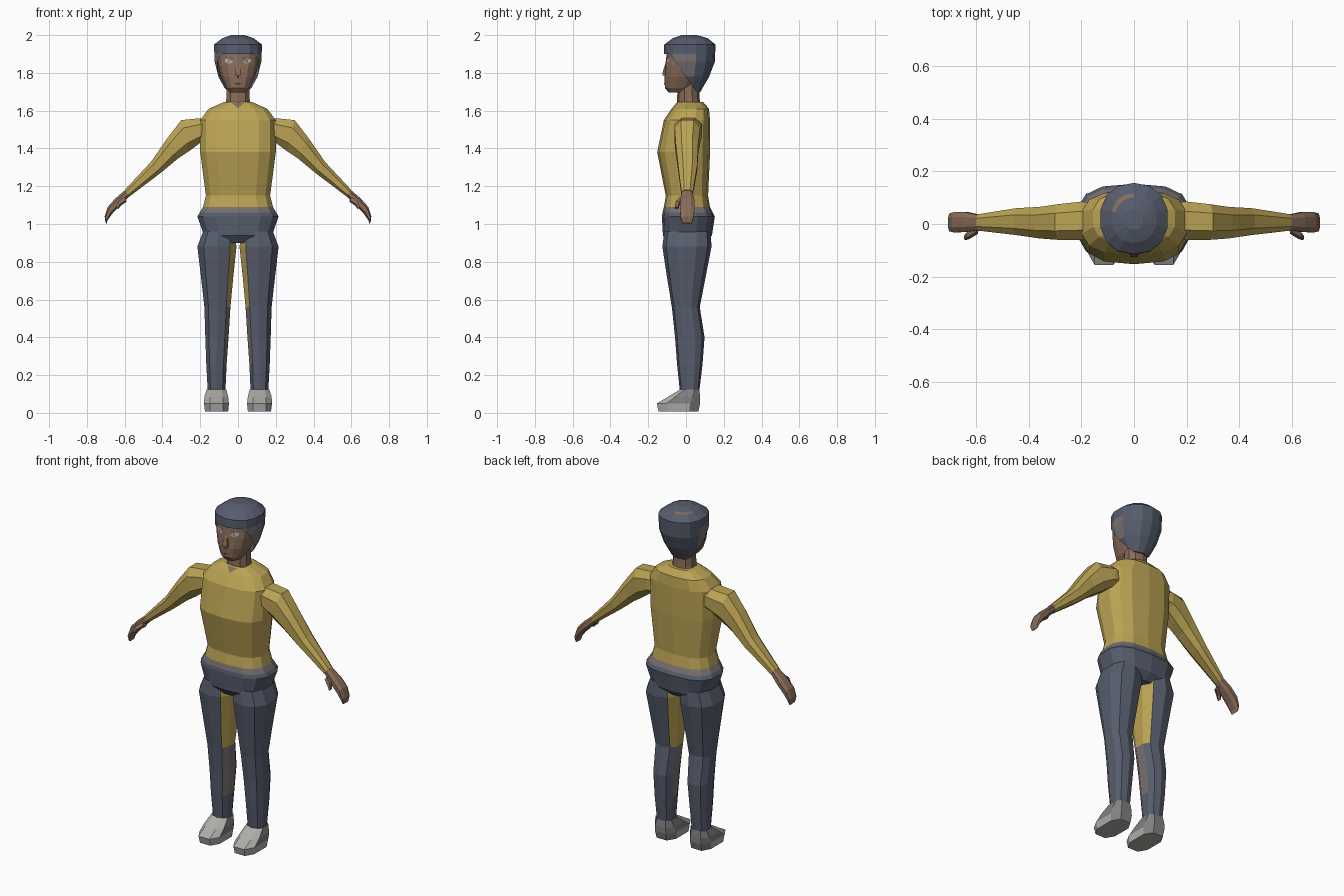
import bpy, bmesh, math
from mathutils import Vector
from mathutils.bvhtree import BVHTree

if "Cube" in bpy.data.objects:
    bpy.data.objects.remove(bpy.data.objects["Cube"])


def material(name, *rgb):
    m = bpy.data.materials.new(name)
    m.use_nodes = True
    m.diffuse_color = (*rgb, 1)
    m.node_tree.nodes["Principled BSDF"].inputs["Base Color"].default_value = (*rgb, 1)
    return m


YELLOW = material("sweater yellow", .50, .37, .09)
SLATE = material("slate blue", .095, .11, .155)
SKIN = material("skin brown", .25, .15, .10)
FADED = material("faded grey brown", .19, .165, .165)
LIGHT = material("light grey", .42, .42, .40)
GREY = material("shoe grey", .22, .22, .22)
DARK = material("dark line", .04, .03, .03)


def level(z, x0, x1, y0, y1):
    """Horizontal section: centre and two half axes."""
    return (Vector(((x0 + x1) / 2, (y0 + y1) / 2, z)),
            Vector(((x1 - x0) / 2, 0, 0)), Vector((0, (y1 - y0) / 2, 0)))


def wide(z, rx, y0, y1):
    return level(z, -rx, rx, y0, y1)


def slant(tx, tz, bx, bz, y0, y1):
    """Limb section between an upper and a lower point."""
    top, low = Vector((tx, 0, tz)), Vector((bx, 0, bz))
    return ((top + low) / 2 + Vector((0, (y0 + y1) / 2, 0)),
            (top - low) / 2, Vector((0, (y1 - y0) / 2, 0)))


def finish(name, bm, mats, rule=None):
    bm.normal_update()
    if rule:
        for f in bm.faces:
            f.material_index = rule(f.calc_center_median(), f.normal)
    me = bpy.data.meshes.new(name)
    tree = BVHTree.FromBMesh(bm)
    bm.to_mesh(me)
    bm.free()
    for m in mats:
        me.materials.append(m)
    bpy.context.collection.objects.link(bpy.data.objects.new(name, me))
    return tree


def loft(name, rings, n, mats, rule=None, power=.8, side=1, trim=None):
    """Skin a row of rounded sections; side=-1 mirrors to the right."""
    bm = bmesh.new()
    grow = 1 / math.cos(math.pi / n) ** power
    loops = []
    for c, u, v in rings:
        loop = []
        for i in range(n):
            a = math.tau * (i + .5) / n
            s, t = (math.copysign(abs(k) ** power, k) * grow
                    for k in (math.cos(a), math.sin(a)))
            p = c + u * s + v * t
            loop.append(bm.verts.new((p.x * side, p.y, p.z)))
        loops.append(loop)
    for a, b in zip(loops, loops[1:]):
        for i in range(n):
            j = (i + 1) % n
            bm.faces.new((a[i], a[j], b[j], b[i]))
    bm.faces.new(loops[0])
    bm.faces.new(loops[-1])
    bmesh.ops.recalc_face_normals(bm, faces=bm.faces)
    if trim:
        trim(bm)
    return finish(name, bm, mats, rule)


def plate(name, points, tree, mat, side=1):
    """Thin painted patch laid on the front of a part."""
    bm = bmesh.new()
    verts = []
    for x, z in points:
        hit = tree.ray_cast(Vector((x * side, -1, z)), Vector((0, 1, 0)))[0]
        y = hit.y if hit else -.1
        verts.append(bm.verts.new((x * side, y - .004, z)))
    f = bm.faces.new(verts)
    f.normal_update()
    if f.normal.y > 0:
        f.normal_flip()
    finish(name, bm, [mat])


# Sweater and hips
sweater = loft("sweater", [
    wide(1.09, .185, -.115, .125), wide(1.15, .17, -.105, .115),
    wide(1.38, .2, -.15, .125), wide(1.55, .2, -.115, .125),
    wide(1.61, .155, -.075, .12), wide(1.645, .075, -.045, .09)],
    14, [YELLOW], power=.72)
loft("trouser_hips", [
    wide(.9, .09, -.09, .1), wide(.94, .18, -.12, .135),
    wide(1.04, .215, -.125, .15), wide(1.06, .203, -.122, .14),
    wide(1.09, .185, -.115, .125)],
    14, [SLATE, FADED], lambda c, n: int(c.z > 1.06), power=.72)

# Neck and head
loft("neck", [wide(1.61, .068, -.045, .075), wide(1.66, .062, -.045, .07),
              wide(1.75, .06, -.04, .065)], 10, [SKIN], power=.9)
head = loft("head", [
    wide(1.695, .04, -.09, .0), wide(1.72, .062, -.11, .04),
    wide(1.78, .09, -.113, .09), wide(1.84, .106, -.108, .12),
    wide(1.9, .11, -.1, .13), wide(1.95, .1, -.085, .12)],
    14, [SKIN])
loft("nose", [wide(1.785, .016, -.125, -.09), wide(1.8, .015, -.125, -.09),
              wide(1.85, .007, -.109, -.09)], 4, [SKIN], power=1)
plate("nose_shadow", [(-.006, 1.772), (.006, 1.772), (.004, 1.784), (-.004, 1.784)], head, DARK)
plate("mouth", [(-.025, 1.742), (0, 1.738), (.025, 1.742), (0, 1.747)], head, DARK)
plate("collar_notch", [(-.032, 1.64), (0, 1.614), (.032, 1.64)], sweater, SKIN)


# Hair shell, opened around the face
def open_face(bm):
    for co, no in (((0, 0, 1.9), (0, 0, 1)), ((0, -.085, 1.9), (0, 1, .7))):
        bmesh.ops.bisect_plane(bm, geom=bm.verts[:] + bm.edges[:] + bm.faces[:],
                               plane_co=co, plane_no=no)
    gone = []
    for f in bm.faces:
        c = f.calc_center_median()
        if c.z < 1.9 and c.y < -.085 + (1.9 - c.z) * .7:
            gone.append(f)
    bmesh.ops.delete(bm, geom=gone, context='FACES')


def hair_colour(c, n):
    if 1.98 < c.z < 1.99 and c.x < .01 and c.y > .03:
        return 1
    if 1.78 < c.z < 1.9 and c.y < .03 and abs(n.x) > .6:
        return 2
    return 0


loft("hair", [
    wide(1.7, .06, -.02, .075), wide(1.78, .104, -.09, .12),
    wide(1.86, .124, -.115, .15), wide(1.95, .127, -.112, .153),
    wide(1.982, .085, -.07, .115), wide(1.988, .07, -.055, .1),
    wide(2, .035, -.02, .055)],
    14, [SLATE, SKIN, FADED], hair_colour, power=.9, trim=open_face)


# Legs: worn colours along the inside
def leg_colour(side):
    def rule(c, n):
        inward = -n.x * side
        if inward > .8 and c.z > .52:
            return 1
        if inward > .45 and n.y < .2 and c.z > .3:
            return 2
        return 0
    return rule


for side, word in ((1, "left"), (-1, "right")):
    loft(word + "_trouser_leg", [
        level(.11, .067, .16, -.03, .068), level(.26, .06, .168, -.045, .085),
        level(.4, .05, .173, -.055, .095), level(.56, .04, .178, -.072, .07),
        level(.72, .025, .196, -.097, .1), level(.88, .008, .215, -.12, .13),
        level(.96, .02, .185, -.11, .125)],
        10, [SLATE, YELLOW, FADED], leg_colour(side), side=side)

    loft(word + "_shoe", [
        level(.008, .052, .175, -.145, .065), level(.05, .048, .18, -.155, .075),
        level(.085, .052, .178, -.095, .075), level(.125, .062, .166, -.03, .07)],
        8, [GREY, LIGHT], lambda c, n: int(c.y < -.03), side=side, power=.7)

    # Sleeve, hand and thumb
    loft(word + "_sleeve", [
        slant(.16, 1.55, .16, 1.44, -.05, .08), slant(.2, 1.56, .2, 1.43, -.06, .085),
        slant(.3, 1.55, .26, 1.385, -.06, .075), slant(.37, 1.46, .32, 1.345, -.055, .065),
        slant(.46, 1.33, .41, 1.27, -.042, .06), slant(.6, 1.18, .575, 1.145, -.025, .037)],
        8, [YELLOW], side=side)
    loft(word + "_hand", [
        slant(.595, 1.182, .572, 1.15, -.022, .034), slant(.65, 1.135, .62, 1.1, -.03, .045),
        slant(.69, 1.09, .665, 1.055, -.032, .045), slant(.706, 1.04, .69, 1.02, -.028, .04),
        slant(.702, 1.01, .696, 1, -.018, .03)],
        8, [SKIN], side=side)
    loft(word + "_thumb", [
        slant(.6, 1.145, .59, 1.12, -.035, .0), slant(.635, 1.12, .62, 1.1, -.055, -.03),
        slant(.645, 1.09, .635, 1.08, -.06, -.042)],
        5, [SKIN], side=side)

    # Eye and brow
    plate(word + "_eye", [(.025, 1.855), (.045, 1.848), (.068, 1.858),
                          (.07, 1.875), (.045, 1.872)], head, LIGHT, side)
    plate(word + "_pupil", [(.04, 1.853), (.052, 1.853), (.052, 1.87), (.04, 1.87)],
          head, FADED, side)
    plate(word + "_brow", [(.022, 1.872), (.07, 1.885), (.07, 1.893), (.022, 1.88)],
          head, SLATE, side)
